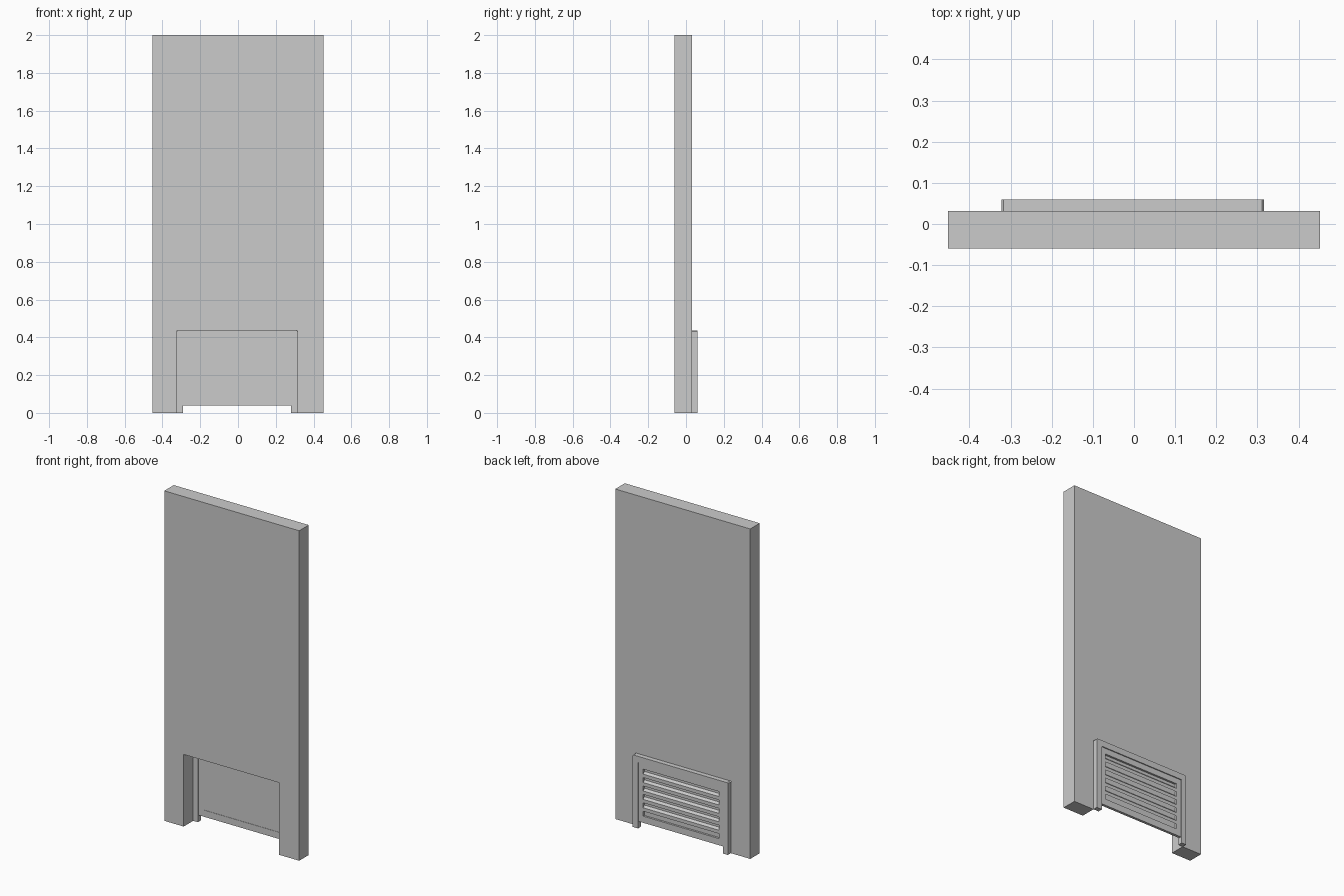
import bpy, bmesh

if "Cube" in bpy.data.objects:
    bpy.data.objects.remove(bpy.data.objects["Cube"])


def extrude_profile(name, points, y0, y1):
    """Solid from an outline in the xz plane, extended from y0 to y1."""
    bm = bmesh.new()
    face = bm.faces.new([bm.verts.new((x, y0, z)) for x, z in points])
    out = bmesh.ops.extrude_face_region(bm, geom=[face])
    moved = [g for g in out["geom"] if isinstance(g, bmesh.types.BMVert)]
    bmesh.ops.translate(bm, verts=moved, vec=(0, y1 - y0, 0))
    return finish(name, bm)


def finish(name, bm):
    bmesh.ops.recalc_face_normals(bm, faces=bm.faces[:])
    mesh = bpy.data.meshes.new(name)
    bm.to_mesh(mesh)
    bm.free()
    obj = bpy.data.objects.new(name, mesh)
    bpy.context.collection.objects.link(obj)
    return obj


def rect_ring(name, outer, inner, y0, y1):
    """Rectangular frame; outer and inner are (x0, x1, z0, z1)."""
    bm = bmesh.new()
    loops = []
    for (x0, x1, z0, z1), y in ((outer, y0), (inner, y0), (inner, y1), (outer, y1)):
        loops.append([bm.verts.new((x, y, z)) for x, z in
                      ((x0, z0), (x1, z0), (x1, z1), (x0, z1))])
    for k in range(4):
        a, b = loops[k], loops[(k + 1) % 4]
        for i in range(4):
            j = (i + 1) % 4
            bm.faces.new((a[i], a[j], b[j], b[i]))
    return finish(name, bm)


# Main sizes
W, H = 0.4525, 2.0
OX0, OX1, OZ = -0.322, 0.316, 0.437      # doorway and frame outside
IX0, IX1, IZ = -0.291, 0.280, 0.40       # frame inside
PX0, PX1, PZ0, PZ1 = -0.258, 0.249, 0.08, 0.365  # louvre area
YF, YW, YB = -0.06, 0.031, 0.06

# Tall wall panel with the low opening
extrude_profile("wall_panel", [
    (-W, 0), (OX0, 0), (OX0, OZ), (OX1, OZ), (OX1, 0), (W, 0), (W, H), (-W, H)], YF, YW)

# Door surround behind the opening, top corners slightly cut
c = 0.005
extrude_profile("hatch_frame", [
    (OX0, 0), (IX0, 0), (IX0, IZ), (IX1, IZ), (IX1, 0), (OX1, 0),
    (OX1, OZ - c), (OX1 - c, OZ), (OX0 + c, OZ), (OX0, OZ - c)], YW, YB)

# Hatch rim and thin backing plate
P0, P1, BACK = 0.038, 0.054, 0.042
rect_ring("hatch_rim", (IX0, IX1, 0.04, IZ), (PX0, PX1, PZ0, PZ1), P0, P1)
extrude_profile("hatch_backing",
                [(PX0, PZ0), (PX1, PZ0), (PX1, PZ1), (PX0, PZ1)], P0 + 0.002, BACK)

# Slanted louvre slats on the rear side, outer edge lower
COUNT = 5
gap, slat = 0.03, 0.021
for i in range(COUNT):
    z = PZ0 + gap + i * (gap + slat)
    section = [(P1, z), (P1, z + slat), (BACK, z + slat + 0.012), (BACK, z + 0.012)]
    bm = bmesh.new()
    ends = [[bm.verts.new((x, y, zz)) for y, zz in section] for x in (PX0, PX1)]
    for e in ends:
        bm.faces.new(e)
    for k in range(4):
        j = (k + 1) % 4
        bm.faces.new((ends[0][k], ends[0][j], ends[1][j], ends[1][k]))
    finish(f"louvre_slat_{i + 1}", bm)
